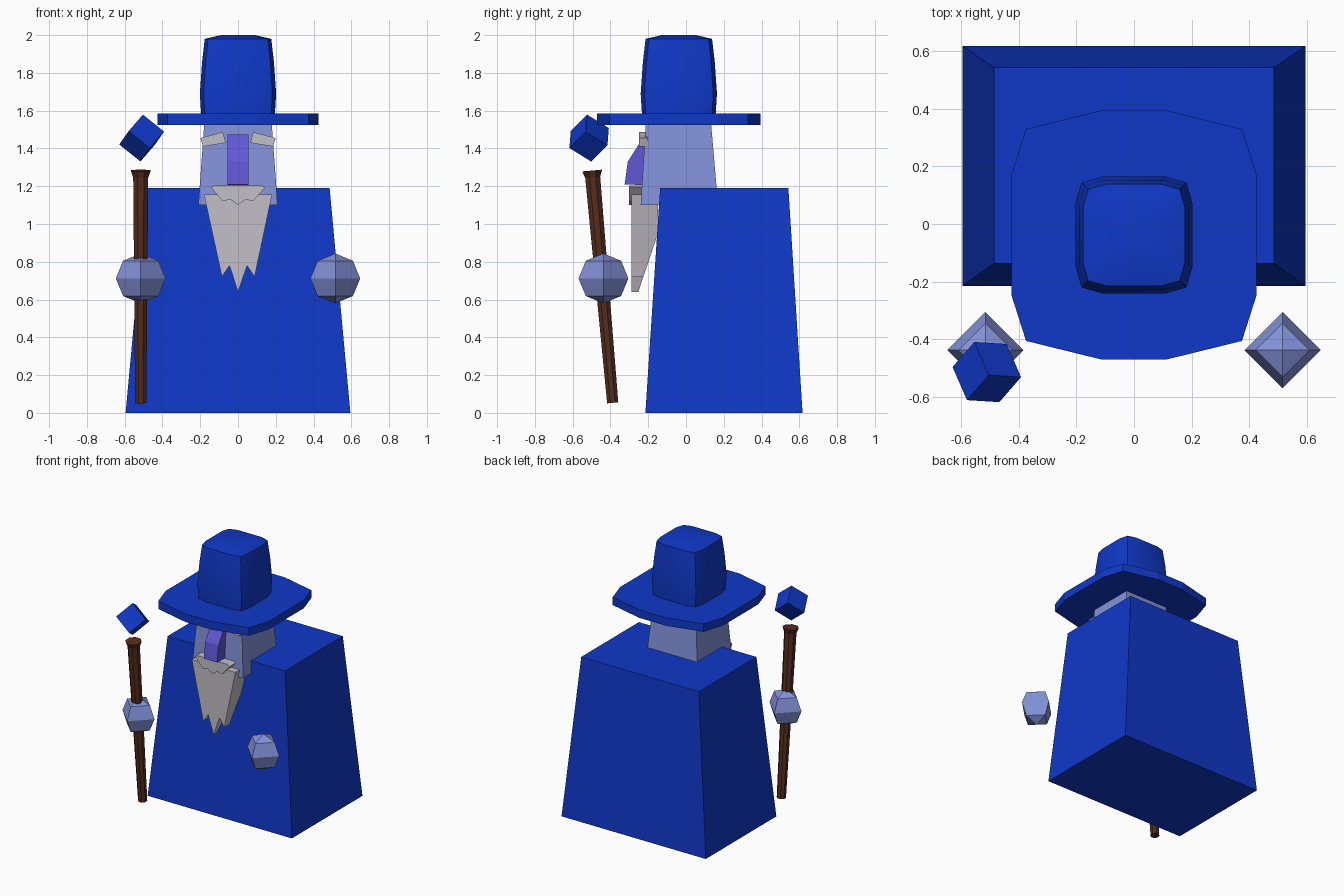
import bpy, bmesh, math
from mathutils import Vector, Matrix

if "Cube" in bpy.data.objects:
    bpy.data.objects.remove(bpy.data.objects["Cube"])


def material(name, rgb):
    m = bpy.data.materials.new(name)
    m.diffuse_color = (*rgb, 1)
    m.use_nodes = True
    m.node_tree.nodes["Principled BSDF"].inputs["Base Color"].default_value = m.diffuse_color
    return m


BLUE = material("robe blue", (0.005, 0.04, 0.58))
SKIN = material("pale blue skin", (0.23, 0.29, 0.70))
NOSE = material("violet nose", (0.12, 0.095, 0.68))
HAIR = material("grey hair", (0.55, 0.52, 0.57))
WOOD = material("brown wood", (0.095, 0.027, 0.013))


def finish(name, bm, mat):
    bmesh.ops.recalc_face_normals(bm, faces=bm.faces)
    me = bpy.data.meshes.new(name)
    bm.to_mesh(me)
    bm.free()
    me.materials.append(mat)
    ob = bpy.data.objects.new(name, me)
    bpy.context.collection.objects.link(ob)
    return ob


def loft(name, rings, mat):
    """Skin a stack of equal-length point rings and cap both ends."""
    bm = bmesh.new()
    vs = [[bm.verts.new(p) for p in r] for r in rings]
    n = len(vs[0])
    for a, b in zip(vs, vs[1:]):
        for i in range(n):
            j = (i + 1) % n
            bm.faces.new((a[i], a[j], b[j], b[i]))
    bm.faces.new(vs[0][::-1])
    bm.faces.new(vs[-1])
    return finish(name, bm, mat)


def rect(hx, y0, y1, z):
    return [(-hx, y0, z), (hx, y0, z), (hx, y1, z), (-hx, y1, z)]


def rounded(hx, hy, z, mid, cx, cy, side, yc=-0.038):
    """Twelve-sided rounded square; mid, corner and side are fractions."""
    q = [(1, side), (cx, cy), (mid, 1)]
    pts = q + [(-x, y) for x, y in q[::-1]]
    pts += [(-x, -y) for x, y in q] + [(x, -y) for x, y in q[::-1]]
    return [(x * hx, yc + y * hy, z) for x, y in pts]


def plate(name, pts, y0, y1, mat):
    """Front-view outline (x, z) with depth from y0 to y1."""
    return loft(name, [[(x, y0, z) for x, z in pts], [(x, y1, z) for x, z in pts]], mat)


# Robe and head
loft("robe", [rect(0.595, -0.215, 0.617, 0), rect(0.485, -0.137, 0.542, 1.19)], BLUE)
loft("head", [rect(0.21, -0.24, 0.17, 1.10), rect(0.178, -0.212, 0.132, 1.54)], SKIN)

# Hat
loft("hat_brim", [rounded(0.425, 0.432, z, 0.26, 0.88, 0.85, 0.48) for z in (1.525, 1.585)], BLUE)
crown = loft("hat_crown", [rounded(h, h, z, 0.55, 0.9, 0.9, 0.55) for h, z in
                           ((0.195, 1.58), (0.202, 1.69), (0.19, 1.86), (0.176, 1.98), (0.09, 2.0))], BLUE)

# Nose, extruded sideways from its side profile
nose = [(-0.2, 1.475), (-0.228, 1.475), (-0.245, 1.43), (-0.308, 1.33), (-0.325, 1.21), (-0.2, 1.205)]
loft("nose", [[(x, y, z) for y, z in nose] for x in (-0.055, 0.055)], NOSE)

# Eyebrows
for s, side in ((-1, "right"), (1, "left")):
    plate(side + "_eyebrow", [(s * x, z) for x, z in
          ((0.2, 1.455), (0.08, 1.487), (0.065, 1.43), (0.185, 1.41))], -0.25, -0.2, HAIR)

# Beard: jagged outline, back tapering forward toward the tips
beard = [(-0.18, 1.155), (-0.085, 0.72), (-0.045, 0.78), (0, 0.64),
         (0.048, 0.78), (0.088, 0.72), (0.18, 1.155)]
bm = bmesh.new()
front = [bm.verts.new((x, -0.288, z)) for x, z in beard]
back = [bm.verts.new((x, -0.148, z)) for x, z in beard]
bm.faces.new(front)
bm.faces.new(back[::-1])
for i in range(len(beard)):
    j = (i + 1) % len(beard)
    bm.faces.new((front[i], front[j], back[j], back[i]))
bmesh.ops.bisect_plane(bm, geom=bm.verts[:] + bm.edges[:] + bm.faces[:],
                       plane_co=(0, 0, 0.95), plane_no=(0, 0, 1))
for v in bm.verts:
    if v.co.y > -0.2 and v.co.z < 0.95:
        v.co.y -= 0.105 * (0.95 - v.co.z) / 0.31
finish("beard", bm, HAIR)

# Moustache
plate("moustache", [(-0.12, 1.205), (-0.145, 1.195), (-0.08, 1.12), (-0.04, 1.13), (0, 1.10),
                    (0.04, 1.13), (0.08, 1.12), (0.145, 1.195), (0.12, 1.205)], -0.302, -0.22, HAIR)

# Floating hands
for s, side in ((-1, "right"), (1, "left")):
    bm = bmesh.new()
    bmesh.ops.create_uvsphere(bm, u_segments=4, v_segments=4, radius=0.132)
    bmesh.ops.translate(bm, verts=bm.verts, vec=(s * 0.515, -0.437, 0.712))
    finish(side + "_hand", bm, SKIN)

# Leaning staff with a flared tip
low, high = Vector((-0.515, -0.388, 0.053)), Vector((-0.515, -0.497, 1.283))
turn = (high - low).to_track_quat('Z', 'Y')
rings = []
for t, r in ((0, 0.032), (0.97, 0.043), (1, 0.057)):
    rings.append([low.lerp(high, t) + turn @ Vector((r * math.cos(a), r * math.sin(a), 0))
                  for a in (math.tau * (i + 0.5) / 8 for i in range(8))])
loft("staff", rings, WOOD)

# Tilted cube hovering over the staff
a = Vector((0.112, -0.007, -0.09)).normalized()
b = Vector((0.047, -0.109, 0.068))
b = (b - a * b.dot(a)).normalized()
rot = Matrix((a, b, a.cross(b))).transposed().to_4x4()
bm = bmesh.new()
bmesh.ops.create_cube(bm, size=0.144, matrix=Matrix.Translation((-0.51, -0.513, 1.455)) @ rot)
finish("floating_cube", bm, BLUE)

# Soft shading on the crown only
bpy.context.view_layer.objects.active = crown
crown.select_set(True)
bpy.ops.object.shade_smooth_by_angle(angle=math.radians(30))
